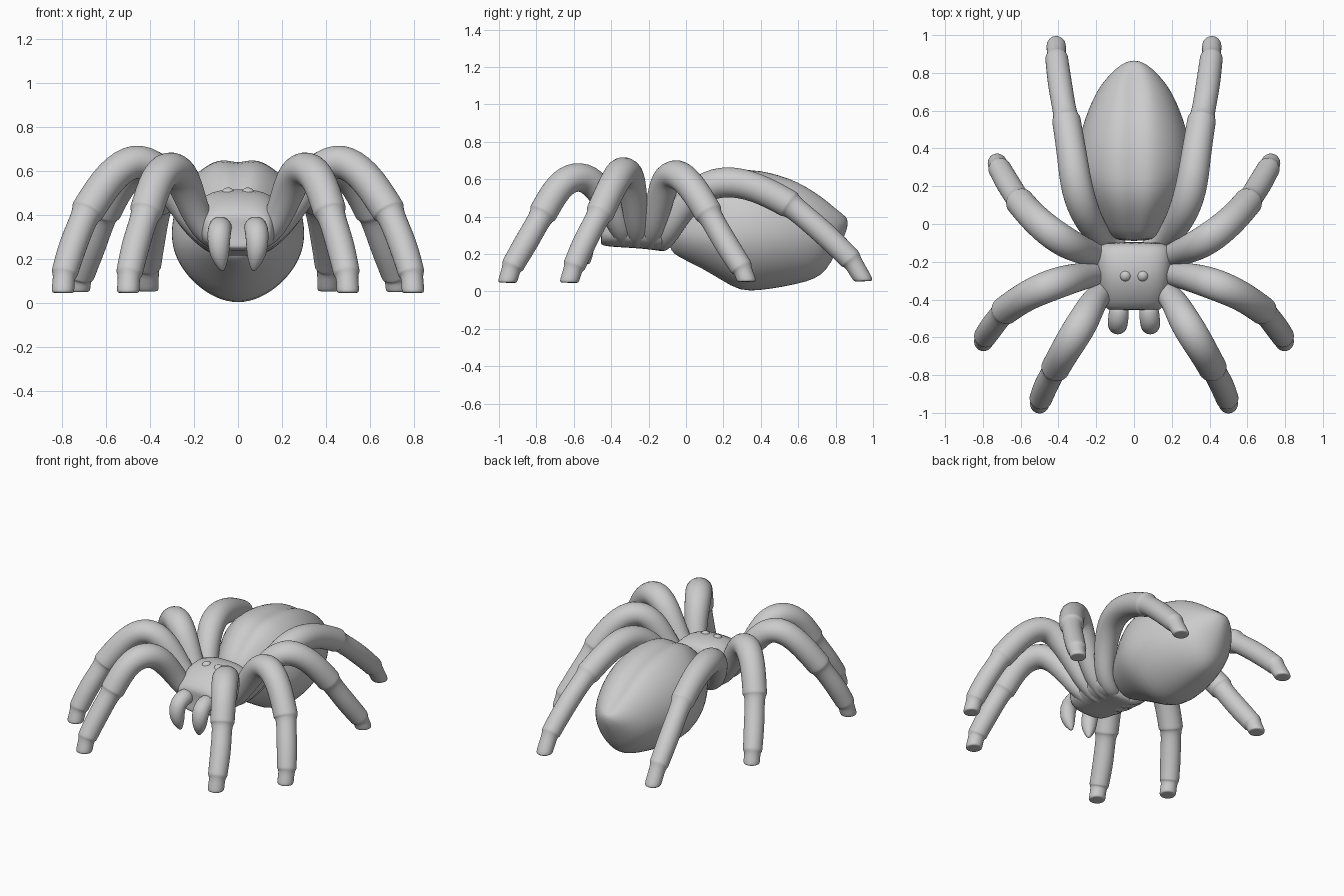
import bpy, bmesh, math
from mathutils import Vector


def skin(name, rings, mirror=False, levels=1):
    """Bridge equal-sized point rings into a closed, smooth body."""
    bm = bmesh.new()
    vs = [[bm.verts.new(p) for p in r] for r in rings]
    n = len(vs[0])
    for a, b in zip(vs, vs[1:]):
        for i in range(n):
            bm.faces.new((a[i], a[(i + 1) % n], b[(i + 1) % n], b[i]))
    bm.faces.new(vs[0][::-1])
    bm.faces.new(vs[-1])
    bmesh.ops.recalc_face_normals(bm, faces=bm.faces)
    me = bpy.data.meshes.new(name)
    bm.to_mesh(me)
    bm.free()
    for p in me.polygons:
        p.use_smooth = True
    ob = bpy.data.objects.new(name, me)
    bpy.context.collection.objects.link(ob)
    if mirror:
        m = ob.modifiers.new("mirror", 'MIRROR')
        m.use_mirror_merge = False
    s = ob.modifiers.new("smooth", 'SUBSURF')
    s.levels = s.render_levels = levels
    return ob


def tube(path, radii, n=12, flat_end=False):
    """Rings of given radii set square to a path."""
    pts = [Vector(p) for p in path]
    rings, u = [], None
    for i, p in enumerate(pts):
        t = (pts[min(i + 1, len(pts) - 1)] - pts[max(i - 1, 0)]).normalized()
        if flat_end and i >= len(pts) - 2:
            t = (t * 0.3 + Vector((0, 0, -1))).normalized()
        u = u if u else Vector((0, 1, 0))
        u = (u - t * u.dot(t)).normalized()
        v = t.cross(u)
        rings.append([p + radii[i] * (u * math.cos(a) + v * math.sin(a))
                      for a in (2 * math.pi * k / n for k in range(n))])
    return rings


def body(stations, n=32, power=1.0, groove=0.0, keel=0.0):
    """Cross-sections along y from (y, half width, bottom, top, widest z)."""
    rings = []
    for y, w, zb, zt, zm in stations:
        ring = []
        for k in range(n):
            a = 2 * math.pi * k / n
            c, s = math.cos(a), math.sin(a)
            x = w * math.copysign(abs(c) ** power, c)
            h = (zt - zm) if s > 0 else (zm - zb)
            z = zm + h * math.copysign(abs(s) ** power, s)
            if s > 0:
                z -= groove * math.exp(-(x / 0.045) ** 2) * min(1, w / 0.2)
            else:
                x *= 1 - keel * s * s
            ring.append((x, y, z))
        rings.append(ring)
    return rings


# Abdomen with a shallow groove along the back and a keeled belly
skin("abdomen", body([
    (-0.09, 0.07, 0.24, 0.42, 0.33), (-0.07, 0.12, 0.20, 0.48, 0.33),
    (0.0, 0.17, 0.165, 0.55, 0.32), (0.09, 0.225, 0.12, 0.63, 0.31),
    (0.19, 0.28, 0.06, 0.67, 0.31), (0.29, 0.308, -0.002, 0.67, 0.31),
    (0.40, 0.30, 0.005, 0.665, 0.31), (0.50, 0.28, 0.02, 0.64, 0.31),
    (0.60, 0.245, 0.04, 0.605, 0.31), (0.69, 0.205, 0.065, 0.55, 0.31),
    (0.75, 0.165, 0.11, 0.505, 0.32), (0.80, 0.12, 0.20, 0.46, 0.34),
    (0.845, 0.07, 0.29, 0.42, 0.36), (0.865, 0.02, 0.345, 0.39, 0.37)],
    groove=0.035, keel=0.15))

# Head and thorax shield
skin("cephalothorax", body([
    (-0.45, 0.10, 0.27, 0.37, 0.33), (-0.46, 0.14, 0.25, 0.405, 0.34),
    (-0.42, 0.165, 0.24, 0.45, 0.34), (-0.34, 0.185, 0.235, 0.50, 0.36),
    (-0.25, 0.20, 0.23, 0.525, 0.36), (-0.16, 0.205, 0.22, 0.51, 0.36),
    (-0.11, 0.195, 0.21, 0.49, 0.35), (-0.095, 0.13, 0.24, 0.43, 0.34)],
    power=0.72))

# Waist joining the two
skin("waist", tube([(0, -0.16, 0.32), (0, -0.09, 0.32), (0, 0.0, 0.32)],
                   [0.14, 0.13, 0.15]))

# Low eyes set into the brow
skin("eye", tube([(0.045, -0.265, 0.48), (0.045, -0.28, 0.505),
                  (0.045, -0.29, 0.523)], [0.04, 0.036, 0.015], 10), True)

# Fangs
skin("fang", tube([(0.075, -0.41, 0.34), (0.08, -0.47, 0.35),
                   (0.086, -0.525, 0.325), (0.088, -0.54, 0.27),
                   (0.083, -0.535, 0.215), (0.074, -0.525, 0.17),
                   (0.070, -0.52, 0.145)],
                  [0.05, 0.056, 0.056, 0.053, 0.045, 0.024, 0.006]), True)

# Legs: hip, knee, shin joint, ankle joint, foot
radii = [0.05, 0.062, 0.074, 0.086, 0.088, 0.082, 0.073, 0.068, 0.058, 0.056]
legs = {
    "front_leg": [
        (0.03, -0.32, 0.265), (0.15, -0.335, 0.31), (0.215, -0.41, 0.47),
        (0.26, -0.50, 0.595), (0.315, -0.59, 0.622), (0.37, -0.68, 0.57),
        (0.42, -0.77, 0.41), (0.465, -0.85, 0.27), (0.495, -0.93, 0.13),
        (0.50, -0.955, 0.05)],
    "second_leg": [
        (0.03, -0.26, 0.25), (0.16, -0.26, 0.31), (0.27, -0.275, 0.48),
        (0.37, -0.30, 0.62), (0.47, -0.335, 0.66), (0.58, -0.385, 0.585),
        (0.69, -0.465, 0.41), (0.75, -0.54, 0.27), (0.79, -0.60, 0.13),
        (0.797, -0.625, 0.05)],
    "third_leg": [
        (0.03, -0.20, 0.245), (0.16, -0.18, 0.30), (0.26, -0.145, 0.47),
        (0.34, -0.11, 0.60), (0.43, -0.055, 0.645), (0.53, 0.03, 0.57),
        (0.61, 0.125, 0.41), (0.665, 0.21, 0.26), (0.715, 0.30, 0.12),
        (0.725, 0.325, 0.055)],
    "back_leg": [
        (0.03, -0.14, 0.24), (0.15, -0.11, 0.29), (0.22, -0.02, 0.45),
        (0.275, 0.09, 0.56), (0.31, 0.22, 0.595), (0.33, 0.38, 0.56),
        (0.36, 0.56, 0.46), (0.39, 0.72, 0.33), (0.41, 0.885, 0.165),
        (0.412, 0.95, 0.058)],
}
for name, path in legs.items():
    pts, rad = [], []
    for i, (p, r) in enumerate(zip(path, radii)):
        p = Vector(p)
        if i in (6, 8):  # stepped collar at each joint
            d = (Vector(path[i + 1]) - Vector(path[i - 1])).normalized() * 0.014
            pts += [p - d * 1.6, p - d * 0.4, p + d * 0.6]
            rad += [r * 1.08, r * 1.1, r * 0.86]
        else:
            pts.append(p)
            rad.append(r)
    pts.append(pts[-1] + Vector((0, 0, -0.004)))
    rad.append(rad[-1] * 0.8)
    skin(name, tube(pts, rad, flat_end=True), True, 2)
